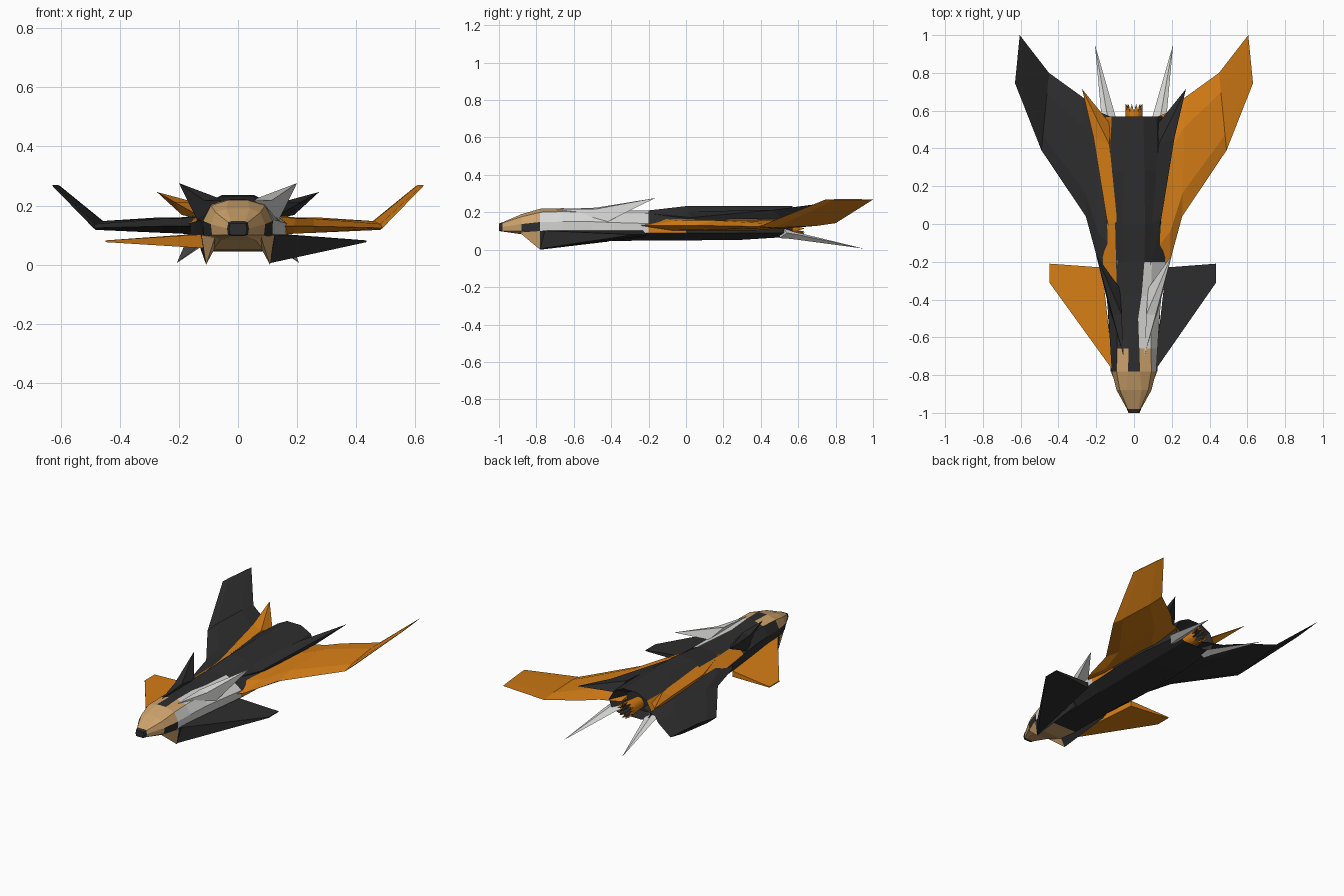
import bpy, bmesh, math


def material(name, rgb):
    m = bpy.data.materials.new(name)
    m.diffuse_color = (*rgb, 1)
    return m


DARK, ORANGE, TAN, GREY = range(4)
MATS = [material("charcoal", (0.027, 0.027, 0.027)),
        material("orange", (0.68, 0.21, 0.008)),
        material("tan", (0.62, 0.37, 0.15)),
        material("light_grey", (0.68, 0.68, 0.67))]


def loft(name, rings, color, rule=None, caps=(True, True)):
    """Skin a list of equal rings; a one-point ring makes a pointed end."""
    bm = bmesh.new()
    vr = [[bm.verts.new(p) for p in r] for r in rings]
    n = max(len(r) for r in rings)
    for i, (a, b) in enumerate(zip(vr, vr[1:])):
        for j in range(n):
            k = (j + 1) % n
            if len(b) == 1:
                f = bm.faces.new((a[j], a[k], b[0]))
            elif len(a) == 1:
                f = bm.faces.new((a[0], b[k], b[j]))
            else:
                f = bm.faces.new((a[j], a[k], b[k], b[j]))
            f.material_index = rule(i, j) if rule else color
    for ring, cap in zip((vr[0], vr[-1]), caps):
        if cap and len(ring) > 2:
            bm.faces.new(ring).material_index = color
    bmesh.ops.recalc_face_normals(bm, faces=bm.faces)
    me = bpy.data.meshes.new(name)
    bm.to_mesh(me)
    bm.free()
    for m in MATS:
        me.materials.append(m)
    ob = bpy.data.objects.new(name, me)
    bpy.context.collection.objects.link(ob)
    return ob


def flip(rings, s):
    return [[(x * s, y, z) for x, y, z in r] for r in rings]


# Fuselage: y, then half section (x, z) from the top edge to the bottom edge
SECTIONS = [
    (-1.00, (.020, .140), (.027, .138), (.030, .120), (.027, .102), (.020, .100)),
    (-0.98, (.024, .147), (.033, .143), (.037, .122), (.034, .101), (.024, .097)),
    (-0.88, (.040, .190), (.075, .176), (.092, .137), (.088, .100), (.060, .083)),
    (-0.78, (.032, .219), (.092, .200), (.118, .148), (.116, .090), (.085, .050)),
    (-0.66, (.028, .222), (.090, .204), (.125, .150), (.120, .090), (.090, .046)),
    (-0.50, (.022, .215), (.090, .200), (.135, .150), (.130, .090), (.090, .045)),
    (-0.38, (.040, .210), (.090, .195), (.145, .145), (.142, .090), (.095, .046)),
    (-0.20, (.055, .210), (.095, .192), (.165, .140), (.160, .090), (.100, .050)),
    (0.00, (.058, .233), (.100, .198), (.170, .140), (.170, .090), (.100, .050)),
    (0.28, (.055, .235), (.130, .200), (.170, .140), (.165, .090), (.100, .052)),
    (0.57, (.050, .235), (.118, .200), (.150, .140), (.130, .090), (.080, .070)),
    (0.48, (.035, .190), (.080, .170), (.100, .130), (.090, .095), (.060, .080)),
]
rings = []
for y, *half in SECTIONS:
    rings.append([(x, y, z) for x, z in half] + [(-x, y, z) for x, z in half[::-1]])


def body_paint(i, j):
    # j: 0-3 right side downward, 4 belly, 5-8 left side upward, 9 top deck
    if i == 0:
        return DARK
    if i < 3:
        return DARK if i == 2 and j in (2, 6) else TAN
    if i == 3 and j in (0, 4, 8):
        return TAN
    if i < 7 and j in (0, 1, 2):
        return GREY
    if 6 <= i < 10 and j == 7:
        return ORANGE
    if i == 7 and j == 2:
        return ORANGE
    return DARK


loft("fuselage", rings, DARK, body_paint)

# Wing stations: leading edge, trailing edge (x, y, z) and half thickness
WING = [((.08, -.36, .130), (.08, .55, .135), .038),
        ((.19, -.20, .130), (.20, .60, .135), .026),
        ((.255, .04, .130), (.27, .67, .138), .024),
        ((.49, .39, .124), (.45, .80, .142), .010),
        ((.63, .745, .268), (.605, 1.0, .268), .002)]
wing_rings = []
for le, te, t in WING:
    q = [[a + (b - a) * f for a, b in zip(le, te)] for f in (.2, .75)]
    wing_rings.append([le,
                       (q[0][0], q[0][1], q[0][2] + t), (q[1][0], q[1][1], q[1][2] + t), te,
                       (q[1][0], q[1][1], q[1][2] - t), (q[0][0], q[0][1], q[0][2] - t)])

for s, side in ((1, "right"), (-1, "left")):
    R = s > 0
    # Swept wing with raised tip
    loft(side + "_wing", flip(wing_rings, s), ORANGE if R else DARK)

    # Front canard, deep at the root on the right side
    low, tip = (.005, .435) if R else (.055, .448)
    canard = [[(.108, -.78, .103), (.108, -.78, low), (.17, -.23, .065), (.17, -.23, .102)],
              [(tip, -.31, .082), (tip, -.31, .076), (tip, -.21, .076), (tip, -.21, .082)]]
    loft(side + "_canard", flip(canard, s), DARK if R else ORANGE)

    # Jowl below the nose: tan front wedge, dark rear fairing
    mouth = [(.080, -.78, .052), (.108, -.78, 0), (.124, -.78, .10), (.10, -.78, .10)]
    tail = [(.08, -.42, .05), (.11, -.42, .043), (.14, -.42, .09), (.10, -.42, .09)]
    loft(side + "_jowl_front", flip([[(.078, -.89, .092)], mouth], s), TAN)
    loft(side + "_jowl", flip([mouth, tail], s), DARK)

    # Head crest swept back to a point
    crest = [[(.055, -.70, .216)],
             [(.065, -.48, .225), (.115, -.48, .218), (.138, -.42, .150), (.075, -.34, .195)],
             [(.20, -.165, .276)]]
    loft(side + "_crest", flip(crest, s), GREY if R else DARK)

    # Tail fin blade along the shoulder
    fin = [[(.088, -.22, .195)],
           [(.088, .0, .205), (.145, .03, .172), (.150, .06, .160), (.10, .03, .18)],
           [(.130, .42, .207), (.215, .46, .212), (.190, .52, .168), (.125, .53, .175)],
           [(.275, .715, .246)]]
    loft(side + "_tail_fin", flip(fin, s), DARK if R else ORANGE)

    # Lower tail spike
    spike = [[(.085, .50, .085), (.135, .52, .115), (.170, .54, .09), (.13, .50, .062)],
             [(.095, .56, .080), (.140, .57, .098), (.175, .60, .08), (.14, .56, .058)],
             [(.207, .95, .006)]]
    loft(side + "_tail_spike", flip(spike, s), GREY)


# Engine nozzle with a toothed rim
def circle(r, y, y2=None, n=24):
    return [(r * math.cos(2 * math.pi * k / n),
             y2 if y2 and k % 2 else y,
             .125 + r * math.sin(2 * math.pi * k / n)) for k in range(n)]


loft("engine_nozzle", [circle(.034, .45), circle(.044, .57), circle(.046, .595, .635),
                       circle(.038, .59, .63), circle(.025, .54)], ORANGE,
     lambda i, j: DARK if i == 3 else ORANGE)
